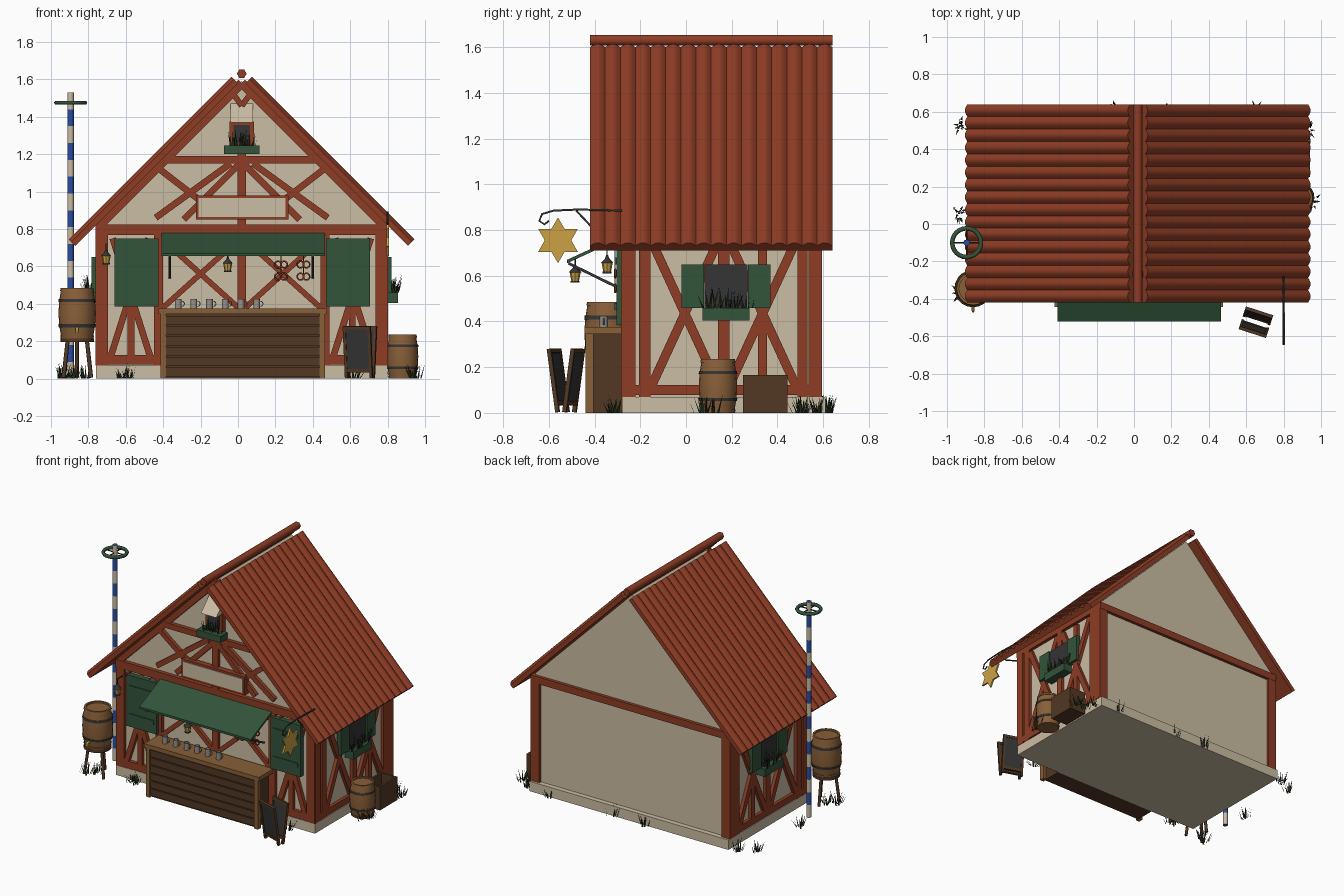
import bpy, bmesh, math, random
from mathutils import Vector as V, Matrix as M

if "Cube" in bpy.data.objects:
    bpy.data.objects.remove(bpy.data.objects["Cube"])
random.seed(4)
CX = 0.02  # house centre line

def mat(name, c):
    m = bpy.data.materials.new(name)
    m.diffuse_color = (*c, 1)
    m.use_nodes = True
    m.node_tree.nodes["Principled BSDF"].inputs["Base Color"].default_value = m.diffuse_color
    return m
CREAM = mat("cream plaster", (.60, .51, .37)); RED = mat("red timber", (.27, .046, .018))
GREEN = mat("green paint", (.032, .088, .042)); DARK = mat("dark wood", (.085, .040, .018))
WOOD = mat("light wood", (.25, .115, .040)); GOLD = mat("gold", (.60, .36, .06))
BLUE = mat("blue", (.020, .075, .36)); IRON = mat("iron", (.035, .035, .037))
GREY = mat("pewter grey", (.30, .28, .25)); LEAF = mat("dark leaf", (.022, .036, .014))

def finish(name, bm, *mats, smooth=False):
    me = bpy.data.meshes.new(name)
    bmesh.ops.recalc_face_normals(bm, faces=bm.faces)
    bm.to_mesh(me); bm.free()
    ob = bpy.data.objects.new(name, me)
    bpy.context.collection.objects.link(ob)
    for m in mats: me.materials.append(m)
    if smooth:
        bpy.ops.object.select_all(action='DESELECT')
        ob.select_set(True); bpy.context.view_layer.objects.active = ob
        bpy.ops.object.shade_smooth_by_angle(angle=math.radians(35))
    return ob

def boxes(name, m, items, base=M()):
    """items: (lo, hi) corner pairs"""
    bm = bmesh.new()
    for lo, hi in items:
        lo, hi = V(lo), V(hi)
        bmesh.ops.create_cube(bm, size=1, matrix=base @ M.Translation((lo + hi) / 2) @ M.Diagonal((*(hi - lo), 1)))
    return finish(name, bm, m)

def beams(name, m, items, normal, depth):
    """items: (p, q, width), boxes running from p to q in the plane of a wall"""
    bm = bmesh.new()
    for p, q, w in items:
        p, q, n = V(p), V(q), V(normal)
        x = (q - p).normalized(); z = x.cross(n).normalized()
        R = M((x, z.cross(x), z)).transposed().to_4x4()
        bmesh.ops.create_cube(bm, size=1, matrix=M.Translation((p + q) / 2) @ R @ M.Diagonal(((q - p).length, depth, w, 1)))
    return finish(name, bm, m)

def prism(name, m, pts, vec, smooth=False):
    bm = bmesh.new()
    f = bm.faces.new([bm.verts.new(p) for p in pts])
    r = bmesh.ops.extrude_face_region(bm, geom=[f])
    bmesh.ops.translate(bm, vec=vec, verts=[v for v in r['geom'] if isinstance(v, bmesh.types.BMVert)])
    return finish(name, bm, m, smooth=smooth)

def lathe(name, loc, prof, rule=None, mats=(WOOD,), n=20):
    bm = bmesh.new()
    rings = [[bm.verts.new(V(loc) + V((r * math.cos(a * math.tau / n), r * math.sin(a * math.tau / n), z)))
              for a in range(n)] for r, z in prof]
    for i in range(len(rings) - 1):
        for a in range(n):
            f = bm.faces.new((rings[i][a], rings[i][(a + 1) % n], rings[i + 1][(a + 1) % n], rings[i + 1][a]))
            f.material_index = rule(i) if rule else 0
    bm.faces.new(rings[0]); bm.faces.new(rings[-1])
    return finish(name, bm, *mats, smooth=True)

def tube(name, m, pts, r, closed=False):
    cu = bpy.data.curves.new(name, 'CURVE'); cu.dimensions = '3D'
    cu.bevel_depth = r; cu.bevel_resolution = 1; cu.use_fill_caps = True
    s = cu.splines.new('POLY'); s.points.add(len(pts) - 1); s.use_cyclic_u = closed
    for p, c in zip(s.points, pts): p.co = (*c, 1)
    ob = bpy.data.objects.new(name, cu); bpy.context.collection.objects.link(ob)
    cu.materials.append(m)
    bpy.ops.object.select_all(action='DESELECT')
    ob.select_set(True); bpy.context.view_layer.objects.active = ob
    bpy.ops.object.convert(target='MESH')

def circle(c, r, u, v, n=16):
    return [V(c) + r * (math.cos(i * math.tau / n) * V(u) + math.sin(i * math.tau / n) * V(v)) for i in range(n)]

def blades(name, spots, count, spread, h):
    bm = bmesh.new()
    for s in spots:
        for _ in range(count):
            a = random.random() * math.tau; d = V((math.cos(a), math.sin(a), 0))
            b = V(s) + d * random.random() * spread * .5
            t = b + d * spread * random.uniform(.1, .5) + V((0, 0, h * random.uniform(.5, 1)))
            w = V((-d.y, d.x, 0)) * .006
            pts = [b - w, b + w, t]
            for p in pts: p.x = max(-1, min(1, p.x))
            bm.faces.new([bm.verts.new(p) for p in pts])
    finish(name, bm, LEAF)

# Plinth, walls with gables
boxes("plinth", CREAM, [((-.76, -.28, 0), (.80, .61, .07))])
prism("walls", CREAM, [(CX - .76, -.26, .07), (CX + .76, -.26, .07), (CX + .76, -.26, .83),
                       (CX, -.26, 1.59), (CX - .76, -.26, .83)], (0, .835, 0))

# Front timber frame, mirrored about the centre line: dx, z, dx, z, width
half = [(.748, .07, .748, .82, .064), (.445, .07, .445, .78, .05), (.73, .1, .43, .1, .05),
        (.70, .12, .50, .75, .035), (.49, .12, .69, .75, .035), (.592, .12, .592, .75, .035),
        (.42, .38, .02, .74, .03), (.02, .38, .42, .74, .03), (.44, 1.12, .22, .95, .035),
        (.46, .86, .06, 1.15, .035), (.31, .85, .01, 1.15, .035), (.77, .81, 0, 1.58, .05), (0, 1.46, .06, 1.54, .03)]
front = [((CX + s * a, -.27, b), (CX + s * c, -.27, d), w) for a, b, c, d, w in half for s in (1, -1)]
front += [((CX - .78, -.272, .795), (CX + .78, -.272, .795), .055), ((CX - .4, -.272, 1.17), (CX + .4, -.272, 1.17), .04),
          ((CX, -.272, .38), (CX, -.272, 1.2), .045)]
beams("front_timbers", RED, front, (0, -1, 0), .03)
# Back timber frame
beams("back_timbers", RED, [((CX + s * .748, .58, .07), (CX + s * .748, .58, .82), .064) for s in (1, -1)] +
      [((CX - .78, .582, .795), (CX + .78, .582, .795), .05)], (0, 1, 0), .03)
# Side timber frames
for s, side in ((1, "right"), (-1, "left")):
    x = CX + s * .768
    seg = [(-.25, .07, -.25, .82, .06), (-.18, .07, -.18, .8, .05), (.165, .1, .165, .8, .05), (.51, .07, .51, .8, .045),
           (.565, .07, .565, .82, .06), (-.27, .1, .58, .1, .045), (-.27, .795, .58, .795, .05),
           (-.15, .12, .14, .75, .04), (.14, .12, -.15, .75, .04), (.19, .12, .48, .75, .04), (.48, .12, .19, .75, .04),
           (.335, .12, .335, .75, .04)]
    beams(side + "_timbers", RED, [((x, a, b), (x, c, d), w) for a, b, c, d, w in seg], (s, 0, 0), .03)
    # Side window, shutters and flower box
    def sb(x0, y0, z0, x1, y1, z1):
        return ((min(CX + s * x0, CX + s * x1), y0, z0), (max(CX + s * x0, CX + s * x1), y1, z1))
    boxes(side + "_window_pane", IRON, [sb(.77, .08, .46, .792, .27, .65)])
    boxes(side + "_window_shutters", GREEN, [sb(.77, -.02, .46, .802, .078, .65), sb(.77, .272, .46, .802, .37, .65)])
    boxes(side + "_flower_box", GREEN, [sb(.77, .072, .405, .835, .278, .46)])
    blades(side + "_flowers", [(CX + s * .81, .1 + .04 * i, .46) for i in range(5)], 7, .07, .10)

# Ribbed roof slopes and ridge pole
for s, side in ((1, "right"), (-1, "left")):
    n, u = V((s, 0, 1)).normalized(), V((s, 0, -1))
    o = V((CX, 0, 1.60)) + u * .02
    pts = [o + V((0, -.42, 0)), o + V((0, .64, 0))]
    ribs, k = 16, 6
    for i in range(ribs * k, -1, -1):
        t = i / (ribs * k)
        pts.append(o + V((0, -.42 + 1.06 * t, 0)) + n * (.030 + .018 * abs(math.sin(math.pi * t * ribs))))
    prism(side + "_roof", RED, pts, u * .87, True)
tube("ridge_pole", RED, [(CX, -.42, 1.63), (CX, .64, 1.63)], .026)

# Gable hatch with hood, flower box and sign board
boxes("hatch_frame", RED, [((-.045, -.30, 1.24), (.085, -.26, 1.375))])
boxes("hatch_pane", IRON, [((-.025, -.305, 1.26), (.065, -.29, 1.355))])
prism("hatch_hood", CREAM, [(-.04, -.26, 1.37), (-.04, -.36, 1.37), (-.04, -.33, 1.40), (-.04, -.26, 1.47)], (.12, 0, 0))
boxes("gable_flower_box", GREEN, [((-.075, -.36, 1.20), (.115, -.28, 1.245))])
blades("gable_flowers", [(-.03 + .025 * i, -.32, 1.245) for i in range(5)], 6, .05, .09)
boxes("sign_frame", RED, [((-.225, -.31, .85), (.27, -.27, .98))])
boxes("sign_panel", CREAM, [((-.21, -.315, .865), (.255, -.30, .965))])

# Front shutters with battens
for x, side in ((-.66, "left"), (.47, "right")):
    boxes(side + "_front_shutter", GREEN, [((x, -.305, .385), (x + .235, -.27, .75))] +
          [((x + .02, -.312, z), (x + .215, -.30, z + .03)) for z in (.45, .65)])

# Counter with slatted front
boxes("counter_body", DARK, [((-.39, -.42, 0), (.44, -.28, .345))] +
      [((-.39, -.432, .012 + i * .055), (.44, -.41, .060 + i * .055)) for i in range(6)])
boxes("counter_frame", WOOD, [((-.425, -.445, .345), (.475, -.28, .375)), ((-.415, -.44, 0), (-.385, -.405, .345)),
                              ((.435, -.44, 0), (.465, -.405, .345))])
# Mugs
for i in range(6):
    x = -.32 + i * .084
    lathe("mug", (x, -.36, .375), [(.018, 0), (.018, .05), (.014, .05), (.014, .01)], mats=(GREY,), n=12)
    tube("mug_handle", GREY, circle((x + .02, -.36, .40), .014, (1, 0, 0), (0, 0, 1), 10), .003, True)

# Awning and its props
prism("awning", GREEN, [(-.41, -.27, .77), (-.41, -.52, .655), (-.41, -.52, .67), (-.41, -.27, .785)], (.875, 0, 0))
beams("awning_props", IRON, [((x, -.515, .655), (x, -.28, .54), .012) for x in (-.365, .40)], (1, 0, 0), .012)

# Lanterns
for x, y, z in ((-.705, -.345, .61), (-.055, -.485, .57)):
    lathe("lantern", (x, y, z), [(.02, 0), (.02, .008), (.017, .008), (.024, .045), (.028, .045), (.010, .065), (.004, .08)],
          lambda i: 1 if i == 2 else 0, (IRON, GOLD), 8)
    tube("lantern_hook", IRON, [(x, y, z + .07), (x, y, z + .11)], .003)
tube("lantern_bracket", IRON, [(-.705, -.28, .72), (-.705, -.345, .72)], .004)

# Hanging pretzels
for x in (.23, .35):
    tube("pretzel_string", DARK, [(x, -.31, .53), (x, -.31, .75)], .003)
    for z in (.545, .61):
        for s in (1, -1):
            tube("pretzel", RED, circle((x + s * .016, -.31, z), .018, (1, 0, 0), (0, 0, 1), 10), .005, True)

# Star sign on an iron bracket
star = [(.795, -.56 + (.1 if i % 2 == 0 else .058) * math.sin(i * math.pi / 6),
         .755 + (.1 if i % 2 == 0 else .058) * math.cos(i * math.pi / 6)) for i in range(12)]
prism("star_sign", GOLD, star, (.012, 0, 0))
tube("star_bracket", IRON, [(.80, -.28, .885), (.80, -.47, .89), (.80, -.58, .885), (.80, -.63, .87),
                            (.80, -.642, .84), (.80, -.62, .825), (.80, -.60, .84)], .005)
tube("star_brace", IRON, [(.80, -.28, .74), (.80, -.40, .80), (.80, -.48, .885)], .005)

# Striped pole with wreath
lathe("striped_pole", (-.895, -.10, 0), [(.017, 1.53 * i / 17) for i in range(18)], lambda i: (i + 1) % 2, (BLUE, CREAM), 12)
tube("wreath", GREEN, circle((-.895, -.10, 1.475), .077, (1, 0, 0), (0, 1, 0), 24), .012, True)
tube("wreath_spoke_x", IRON, [(-.97, -.10, 1.475), (-.82, -.10, 1.475)], .004)
tube("wreath_spoke_y", IRON, [(-.895, -.175, 1.475), (-.895, -.025, 1.475)], .004)

# Barrels: bulged staves with iron hoops
def barrel(name, x, y, z, r, h):
    bulge = lambda t: r * (.84 + .16 * math.sin(math.pi * t))
    prof, hoops = [], []
    for a, b in ((0, .06), (.22, .28), (.72, .78), (.94, 1)):
        if prof and a == .72: prof.append((bulge(.5), .5 * h))
        prof.append((bulge(a), a * h)); hoops.append(len(prof))
        prof += [(bulge(a) + .004, a * h), (bulge(b) + .004, b * h), (bulge(b), b * h)]
    prof += [(r * .75, h), (r * .75, h * .96)]
    lathe(name, (x, y, z), prof, lambda i: 1 if i in hoops and 0 < i - hoops[0] < hoops[3] - 1 else 0, (WOOD, IRON))
barrel("tall_barrel", -.86, -.345, .215, .1, .27)
barrel("small_barrel", .88, .14, 0, .084, .235)
tube("barrel_tap", GOLD, [(-.86, -.42, .27), (-.86, -.465, .27), (-.86, -.465, .245)], .008)
# Barrel stool
lathe("stool_seat", (-.86, -.345, .195), [(.09, 0), (.09, .02)], mats=(DARK,))
for i in range(3):
    a = math.tau * i / 3 - .5
    d = V((math.cos(a), math.sin(a), 0))
    tube("stool_leg", DARK, [V((-.86, -.345, .2)) + d * .06, V((-.86, -.345, .005)) + d * .085], .011)

# Open crate
boxes("crate", DARK, [((.81, .25, 0), (.94, .445, .015)), ((.81, .25, 0), (.825, .445, .165)), ((.925, .25, 0), (.94, .445, .165)),
                      ((.81, .25, 0), (.94, .265, .165)), ((.81, .43, 0), (.94, .445, .165))])

# Chalkboard stand: two leaning framed boards
for s in (1, -1):
    base = M.Translation((.652, -.525, 0)) @ M.Rotation(math.radians(-18), 4, 'Z') @ M.Translation((0, s * .016, .003)) @ M.Rotation(-s * .14, 4, 'X')
    boxes("chalkboard_frame", DARK, [((-.077, -.009, 0), (-.062, .009, .28)), ((.062, -.009, 0), (.077, .009, .28)),
                                     ((-.07, -.009, .03), (.07, .009, .05)), ((-.07, -.009, .262), (.07, .009, .28))], base)
    boxes("chalkboard_panel", IRON, [((-.065, -.005, .04), (.065, .005, .27))], base)

# Grass tufts around the base
blades("grass", [(-.93, -.37, 0), (-.88, -.33, 0), (-.62, -.31, 0), (-.58, -.32, 0), (.62, -.31, 0), (.93, .07, 0), (.95, .12, 0),
                 (.86, .51, 0), (.84, .58, 0), (.93, .5, 0), (-.93, .53, 0), (-.94, .06, 0), (-.82, .58, 0),
                 (.65, .61, 0), (.15, .61, 0), (-.1, .61, 0)], 14, .075, .085)
